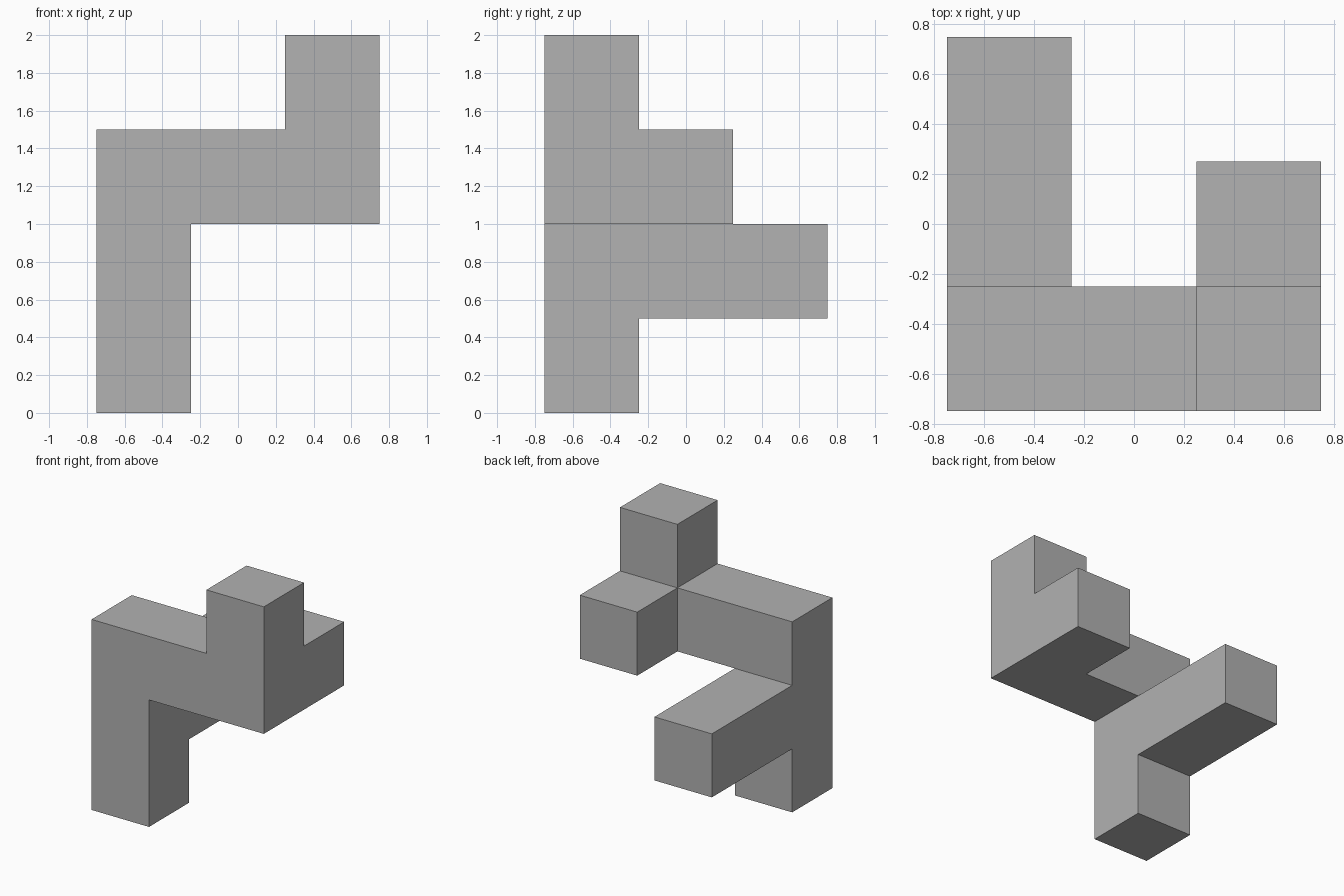
import bpy
import bmesh
from mathutils import Vector

default = bpy.data.objects.get("Cube")
if default:
    bpy.data.objects.remove(default, do_unlink=True)

UNIT = 0.5
ORIGIN = Vector((-0.5, -0.5, 0.25))  # centre of the lowest block

grey = bpy.data.materials.new("plain grey")
grey.use_nodes = True
colour = (0.445, 0.445, 0.445, 1)
grey.diffuse_color = colour
grey.node_tree.nodes["Principled BSDF"].inputs["Base Color"].default_value = colour


def run(start, direction, count):
    """Grid cells of a straight row of blocks."""
    return {tuple(s + d * i for s, d in zip(start, direction)) for i in range(count)}


X, Y, Z = (1, 0, 0), (0, 1, 0), (0, 0, 1)
cells = run((0, 0, 0), Z, 3)      # column
cells |= run((0, 0, 1), Y, 3)     # rear arm
cells |= run((0, 0, 2), X, 3)     # cross bar
cells |= run((2, 0, 2), Y, 2)     # short rear stub
cells |= run((2, 0, 2), Z, 2)     # top block

# Skin only the outer sides of the joined blocks
bm = bmesh.new()
for cell in cells:
    centre = ORIGIN + Vector(cell) * UNIT
    for axis in (X, Y, Z):
        for sign in (1, -1):
            n = Vector(axis) * sign
            if tuple(int(c + d) for c, d in zip(cell, n)) in cells:
                continue
            u = Vector((axis[2], axis[0], axis[1]))
            v = n.cross(u)
            corners = (u + v, v - u, -u - v, u - v)
            bm.faces.new([bm.verts.new(centre + (n + c) * UNIT / 2) for c in corners])

# Weld the seams and merge flat neighbours into single faces
bmesh.ops.remove_doubles(bm, verts=bm.verts, dist=0.001)
bmesh.ops.dissolve_limit(bm, angle_limit=0.01, verts=bm.verts, edges=bm.edges)
bmesh.ops.recalc_face_normals(bm, faces=bm.faces)

mesh = bpy.data.meshes.new("block_figure")
bm.to_mesh(mesh)
bm.free()
mesh.materials.append(grey)
bpy.context.collection.objects.link(bpy.data.objects.new("block_figure", mesh))
